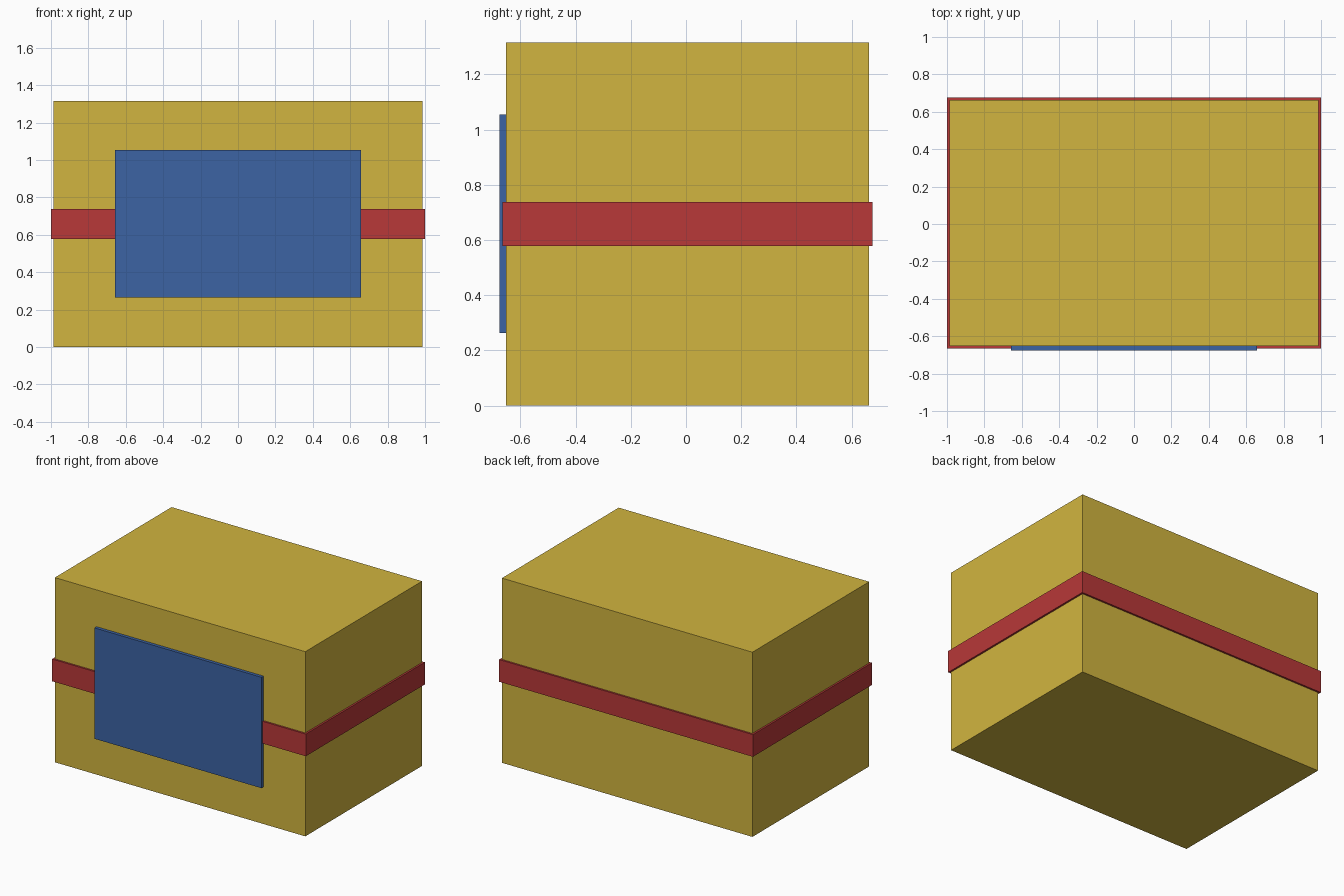
import bpy

if "Cube" in bpy.data.objects:
    bpy.data.objects.remove(bpy.data.objects["Cube"])


def material(name, rgb):
    mat = bpy.data.materials.new(name)
    mat.diffuse_color = (*rgb, 1.0)
    mat.use_nodes = True
    mat.node_tree.nodes["Principled BSDF"].inputs["Base Color"].default_value = mat.diffuse_color
    return mat


def box(name, x, y, z, mat):
    """Box from (min, max) ranges on each axis."""
    ranges = (x, y, z)
    bpy.ops.mesh.primitive_cube_add(size=1, location=[(a + b) / 2 for a, b in ranges])
    obj = bpy.context.object
    obj.name = name
    obj.scale = [b - a for a, b in ranges]
    bpy.ops.object.transform_apply(location=False, rotation=False, scale=True)
    obj.data.materials.append(mat)
    return obj


yellow = material("yellow", (0.64, 0.46, 0.05))
red = material("red", (0.48, 0.04, 0.04))
blue = material("blue", (0.045, 0.125, 0.37))

# Main carton
box("carton", (-0.987, 0.987), (-0.652, 0.662), (0, 1.316), yellow)
# Band wrapped around the middle
box("band", (-1, 1), (-0.665, 0.675), (0.579, 0.737), red)
# Raised front label over the band
box("front_label", (-0.658, 0.658), (-0.675, -0.649), (0.264, 1.054), blue)
